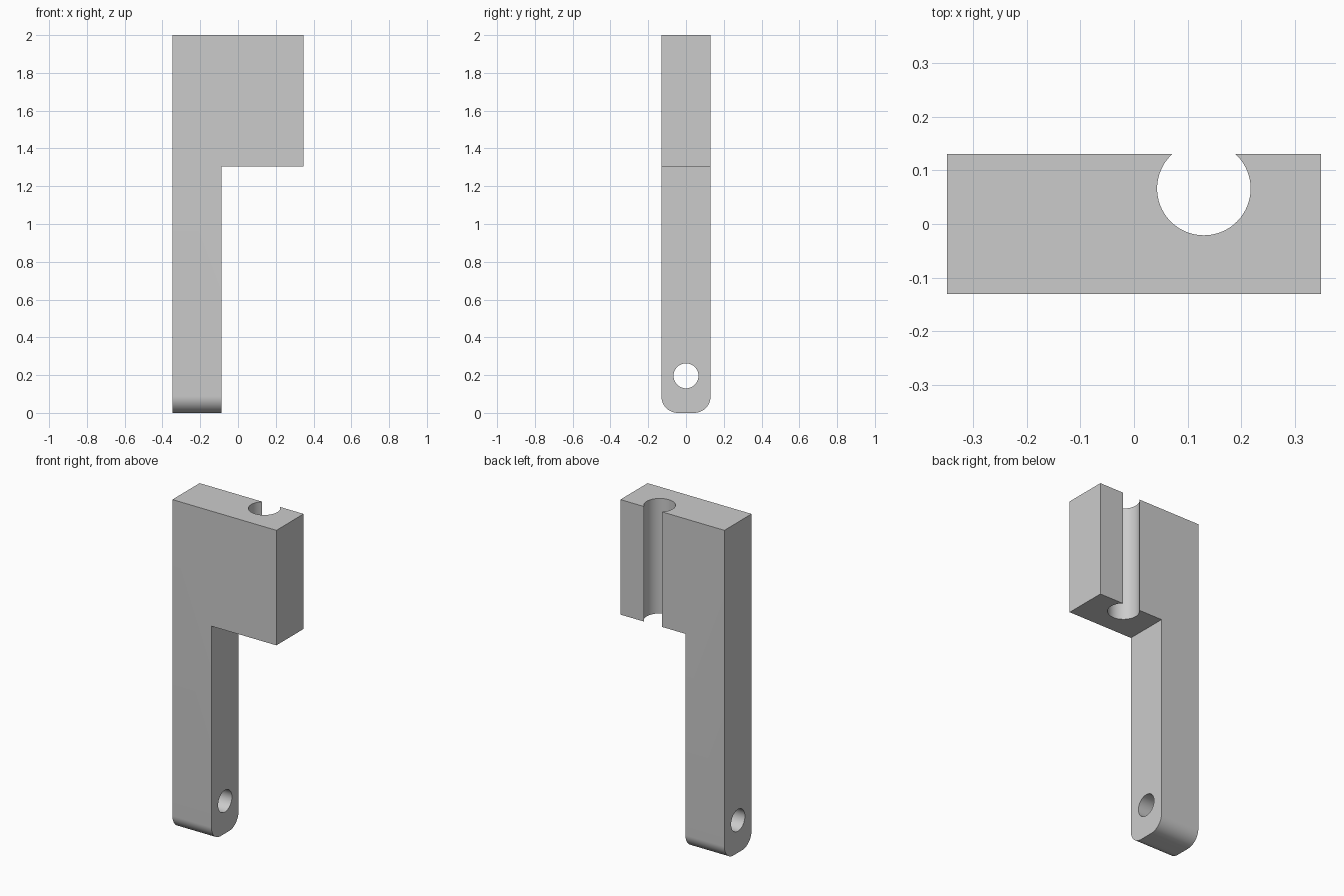
import bpy, bmesh, math
from mathutils import Matrix, Vector

cube = bpy.data.objects.get("Cube")
if cube:
    bpy.data.objects.remove(cube)

GREY = (0.6, 0.6, 0.6, 1)
HALF_W, HALF_D, HEIGHT = 0.348, 0.13, 2.0
ARM_X, STEP_Z, ROUND = -0.087, 1.304, 0.087

mat = bpy.data.materials.new("plain grey")
mat.use_nodes = True
mat.diffuse_color = GREY
mat.node_tree.nodes["Principled BSDF"].inputs["Base Color"].default_value = GREY


def add_object(name, bm):
    mesh = bpy.data.meshes.new(name)
    bmesh.ops.recalc_face_normals(bm, faces=bm.faces)
    bm.to_mesh(mesh)
    bm.free()
    obj = bpy.data.objects.new(name, mesh)
    bpy.context.collection.objects.link(obj)
    mesh.materials.append(mat)
    return obj


def cutter(name, radius, depth, matrix):
    bm = bmesh.new()
    bmesh.ops.create_cone(bm, cap_ends=True, segments=96, radius1=radius,
                          radius2=radius, depth=depth, matrix=matrix)
    obj = add_object(name, bm)
    obj.hide_render = True
    return obj


# Flag-shaped outline: long arm with a block at the top
outline = [(-HALF_W, 0), (ARM_X, 0), (ARM_X, STEP_Z),
           (HALF_W, STEP_Z), (HALF_W, HEIGHT), (-HALF_W, HEIGHT)]
bm = bmesh.new()
face = bm.faces.new([bm.verts.new((x, -HALF_D, z)) for x, z in outline])
ext = bmesh.ops.extrude_face_region(bm, geom=[face])
moved = [g for g in ext["geom"] if isinstance(g, bmesh.types.BMVert)]
bmesh.ops.translate(bm, verts=moved, vec=Vector((0, 2 * HALF_D, 0)))

# Rounded lower end of the arm
foot = [e for e in bm.edges if all(v.co.z < 0.01 for v in e.verts)
        and abs(e.verts[0].co.x - e.verts[1].co.x) > 0.1]
bmesh.ops.bevel(bm, geom=foot, offset=ROUND, segments=16, profile=0.5,
                affect='EDGES')
body = add_object("bracket_body", bm)

# Open channel down the back of the block, and pivot hole through the arm
tools = [
    cutter("channel_cutter", 0.087, 1.2, Matrix.Translation((0.13, 0.066, 1.65))),
    cutter("pivot_hole_cutter", 0.066, 0.6,
           Matrix.Translation((-0.22, 0, 0.196)) @ Matrix.Rotation(math.pi / 2, 4, 'Y')),
]
bpy.context.view_layer.objects.active = body
for tool in tools:
    mod = body.modifiers.new(tool.name, 'BOOLEAN')
    mod.operation, mod.solver, mod.object = 'DIFFERENCE', 'EXACT', tool
    bpy.ops.object.modifier_apply(modifier=mod.name)
    bpy.data.objects.remove(tool)

bpy.ops.object.select_all(action='DESELECT')
body.select_set(True)
bpy.ops.object.shade_smooth_by_angle(angle=math.radians(30))
